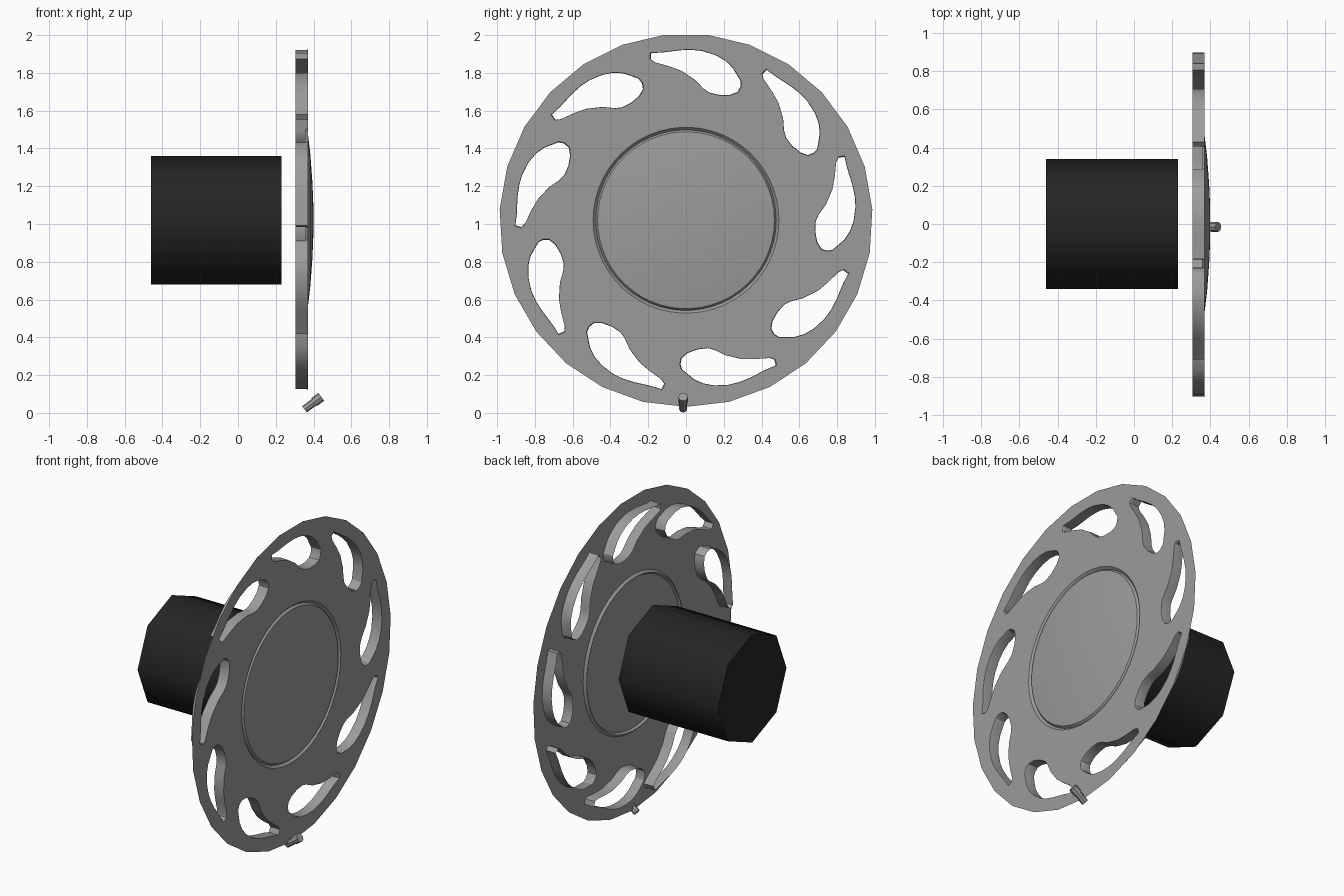
import bpy, bmesh, math
from mathutils import Matrix, Vector

cube = bpy.data.objects.get("Cube")
if cube:
    bpy.data.objects.remove(cube)

AXLE = Vector((0, 0, 1.02))
FACE_X, BACK_X = 0.37, 0.305
HOLES = 9


def material(name, value, rough):
    m = bpy.data.materials.new(name)
    m.use_nodes = True
    color = (value, value, value, 1)
    m.diffuse_color = color
    node = m.node_tree.nodes["Principled BSDF"]
    node.inputs["Base Color"].default_value = color
    node.inputs["Roughness"].default_value = rough
    return m


metal = material("brushed grey metal", 0.33, 0.5)
black = material("matte black", 0.018, 0.8)


def finish(bm, name, mat, angle):
    mesh = bpy.data.meshes.new(name)
    bm.to_mesh(mesh)
    bm.free()
    mesh.materials.append(mat)
    ob = bpy.data.objects.new(name, mesh)
    bpy.context.collection.objects.link(ob)
    bpy.ops.object.select_all(action='DESELECT')
    ob.select_set(True)
    bpy.context.view_layer.objects.active = ob
    bpy.ops.object.shade_smooth_by_angle(angle=math.radians(angle))
    return ob


def ring(bm, x, points):
    return [bm.verts.new(AXLE + Vector((x, y, z))) for y, z in points]


def circle(radius, count, start=0.0):
    return [(radius * math.cos(start + math.tau * i / count),
             radius * math.sin(start + math.tau * i / count)) for i in range(count)]


def close_loop(bm, verts):
    return [bm.edges.new((v, verts[i - 1])) for i, v in enumerate(verts)]


def bridge(bm, a, b):
    for i in range(len(a)):
        bm.faces.new((a[i - 1], a[i], b[i], b[i - 1]))


# Teardrop cut-out, clockwise from its narrow tip
TEARDROP = [(.807, .335), (.840, .337), (.853, .28), (.881, .19), (.894, .13),
            (.898, .07), (.888, -.005), (.868, -.06), (.838, -.105), (.775, -.159),
            (.745, -.163), (.715, -.152), (.693, -.115), (.683, -.06), (.686, -.005),
            (.702, .03), (.740, .083), (.775, .164), (.787, .23), (.795, .31)]


def teardrop(angle, grow):
    cy, cz = 0.80, 0.06
    c, s = math.cos(angle), math.sin(angle)
    pts = [(cy + (y - cy) * grow, cz + (z - cz) * grow) for y, z in TEARDROP]
    return [(y * c - z * s, y * s + z * c) for y, z in pts]


# Wheel face: thin 27-sided plate with teardrop openings and deep opening walls
bm = bmesh.new()
edges = close_loop(bm, ring(bm, FACE_X, circle(0.988, 27, -math.pi / 2)))
hub_edge = ring(bm, FACE_X, circle(0.492, 54))
edges += close_loop(bm, hub_edge)
lips = []
for i in range(HOLES):
    a = math.tau * i / HOLES
    lip = ring(bm, FACE_X, teardrop(a, 1.01))
    edges += close_loop(bm, lip)
    lips.append((a, lip))
bmesh.ops.triangle_fill(bm, edges=edges, use_beauty=True, normal=(1, 0, 0))
for a, lip in lips:
    inner = ring(bm, FACE_X - 0.008, teardrop(a, 0.99))
    back = ring(bm, BACK_X, teardrop(a, 0.99))
    bridge(bm, lip, inner)
    bridge(bm, inner, back)

# Hub: sloped groove, then a shallow dome
previous = hub_edge
for radius, x in [(.478, .355), (.468, .369), (.35, .383), (.2, .394), (.08, .399)]:
    current = ring(bm, x, circle(radius, 54))
    bridge(bm, previous, current)
    previous = current
bm.faces.new(previous)
bmesh.ops.recalc_face_normals(bm, faces=bm.faces)
if sum(f.normal.x * f.calc_area() for f in bm.faces) < 0:
    bmesh.ops.reverse_faces(bm, faces=bm.faces)
finish(bm, "wheel_disc", metal, 30)


def rod(bm, start, end, radius, sides):
    start, end = Vector(start), Vector(end)
    axis = end - start
    turn = axis.to_track_quat('Z', 'Y').to_matrix().to_4x4()
    bmesh.ops.create_cone(bm, cap_ends=True, segments=sides, radius1=radius,
                          radius2=radius, depth=axis.length,
                          matrix=Matrix.Translation((start + end) / 2) @ turn)


# Axle drum behind the disc
bm = bmesh.new()
rod(bm, (-0.46, 0, AXLE.z), (0.23, 0, AXLE.z), 0.34, 8)
finish(bm, "axle_drum", black, 50)

# Tilted air valve at the foot of the rim
bm = bmesh.new()
rod(bm, (0.352, -0.015, 0.019), (0.41, -0.015, 0.062), 0.021, 8)
finish(bm, "valve_stem", metal, 30)
bm = bmesh.new()
rod(bm, (0.404, -0.015, 0.058), (0.441, -0.015, 0.085), 0.026, 8)
finish(bm, "valve_cap", metal, 30)
